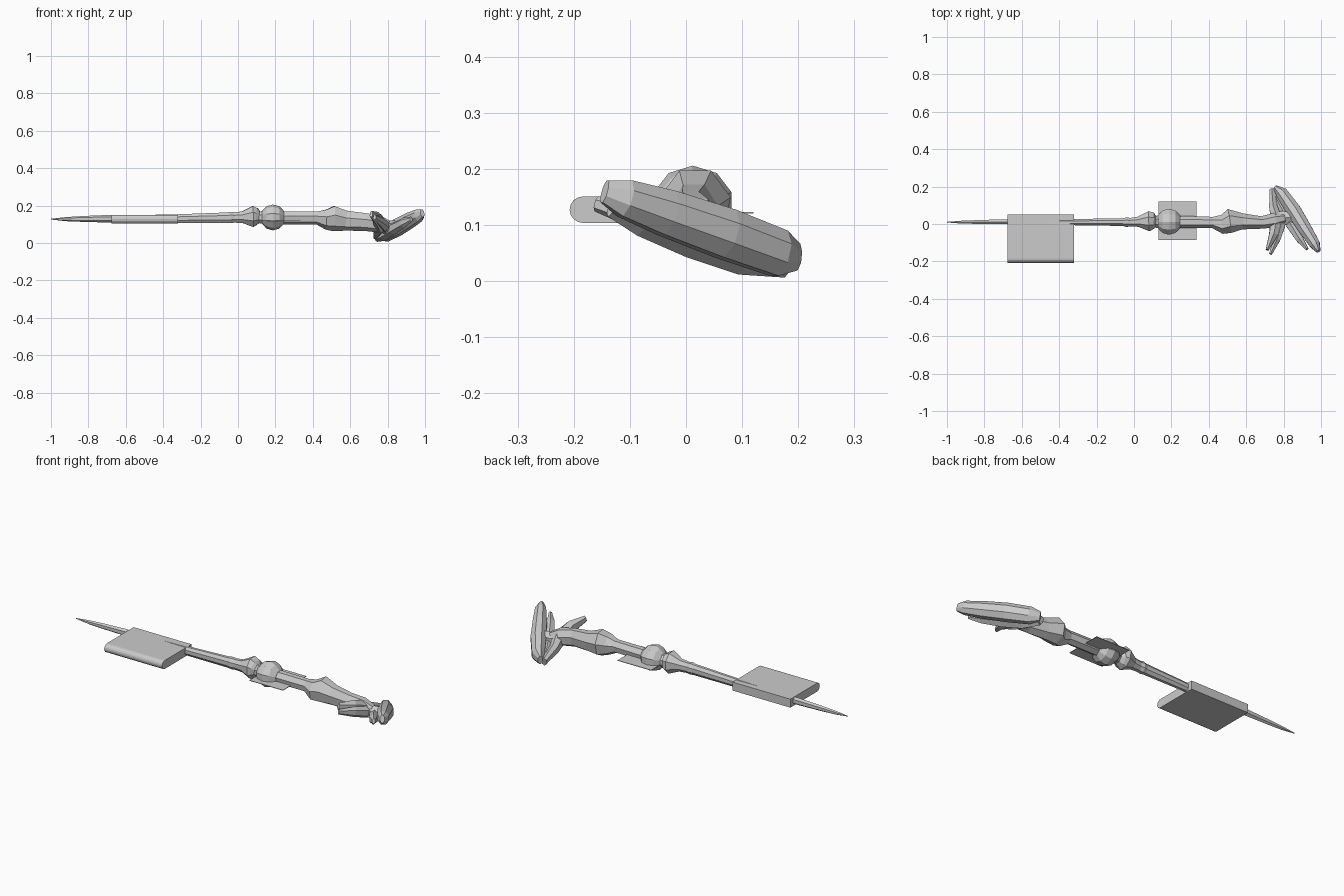
import bpy, bmesh, math
from mathutils import Vector

if "Cube" in bpy.data.objects:
    bpy.data.objects.remove(bpy.data.objects["Cube"], do_unlink=True)

grey = bpy.data.materials.new("light_grey")
grey.use_nodes = True
COLOUR = (0.6, 0.6, 0.6, 1)
grey.diffuse_color = COLOUR
grey.node_tree.nodes["Principled BSDF"].inputs["Base Color"].default_value = COLOUR


def finish(name, bm):
    bmesh.ops.recalc_face_normals(bm, faces=bm.faces)
    mesh = bpy.data.meshes.new(name)
    bm.to_mesh(mesh)
    bm.free()
    mesh.materials.append(grey)
    obj = bpy.data.objects.new(name, mesh)
    bpy.context.collection.objects.link(obj)
    return obj


def loft(name, stations, sides=6, turn=0.0):
    """Skin rings along a path; each station is x, y, z, half width, half height."""
    bm = bmesh.new()
    points = [Vector(s[:3]) for s in stations]
    rings = []
    for i, (p, s) in enumerate(zip(points, stations)):
        tangent = (points[min(i + 1, len(points) - 1)] - points[max(i - 1, 0)]).normalized()
        side = Vector((0, 0, 1)).cross(tangent).normalized()
        up = tangent.cross(side)
        ring = []
        for k in range(sides):
            a = math.tau * (k + turn) / sides
            ring.append(bm.verts.new(p + side * s[3] * math.cos(a) + up * s[4] * math.sin(a)))
        rings.append(ring)
    for a, b in zip(rings, rings[1:]):
        for k in range(sides):
            j = (k + 1) % sides
            bm.faces.new((a[k], a[j], b[j], b[k]))
    bm.faces.new(rings[0])
    bm.faces.new(rings[-1])
    return finish(name, bm)


# Pointed tip and long slim shaft
loft("pointed_tip", [(-1, .01, .128, .002, .002), (-.92, .01, .128, .009, .011),
                     (-.82, .011, .129, .012, .016), (-.7, .012, .13, .015, .02),
                     (-.64, .012, .13, .015, .02)], 6, .5)
loft("shaft", [(-.66, .01, .129, .014, .02), (-.45, .01, .13, .016, .023),
               (-.32, .01, .131, .018, .025), (-.06, .01, .136, .022, .03),
               (-.04, .01, .137, .028, .033), (-.02, .01, .137, .024, .03),
               (.03, .012, .138, .03, .034)], 8, .5)

# Flared collar below the orb
loft("collar", [(.02, .012, .138, .028, .032), (.08, .015, .142, .058, .061),
                (.1, .015, .14, .05, .05), (.115, .012, .138, .034, .034),
                (.15, .012, .137, .04, .04)], 8, .5)

# Faceted orb
bm = bmesh.new()
bmesh.ops.create_uvsphere(bm, u_segments=10, v_segments=6, radius=1)
for v in bm.verts:
    v.co = Vector((.187 + .068 * v.co.z, .012 + .073 * v.co.x, .137 + .069 * v.co.y))
finish("orb", bm)

# Thick neck with an angular knuckle
loft("neck", [(.2, .01, .136, .034, .036), (.3, .01, .136, .033, .036),
              (.42, .008, .136, .031, .036), (.47, -.002, .128, .052, .056),
              (.51, .016, .134, .066, .07), (.58, .014, .122, .044, .056),
              (.68, .008, .115, .034, .05), (.75, .02, .105, .04, .048),
              (.8, .03, .09, .03, .035)], 7, .25)

# Head: swept bars that share one slope
loft("outer_bar", [(.755, .198, .043, .012, .026), (.79, .165, .05, .035, .045),
                   (.855, .07, .085, .043, .048), (.92, -.035, .122, .038, .044),
                   (.968, -.11, .148, .03, .036), (.986, -.145, .16, .012, .022)], 8, .5)
loft("inner_bar", [(.742, .18, .026, .014, .02), (.78, .10, .045, .03, .034),
                   (.83, .01, .075, .03, .034), (.885, -.08, .108, .022, .028),
                   (.926, -.135, .128, .009, .014)], 6, .5)
loft("rear_prong_upper", [(.737, .185, .035, .014, .02), (.745, .09, .065, .025, .034),
                          (.763, .02, .095, .035, .045), (.745, -.06, .132, .027, .037),
                          (.712, -.138, .155, .009, .018)], 6, .5)
loft("rear_prong_lower", [(.79, .04, .075, .02, .025), (.785, -.01, .095, .026, .03),
                          (.765, -.08, .117, .021, .027), (.73, -.16, .138, .009, .014)], 6, .5)
loft("head_bridge", [(.72, .02, .105, .03, .036), (.79, .03, .085, .045, .036),
                     (.86, .04, .09, .03, .03)], 6, .5)

# Broad slab with one rounded long edge
bm = bmesh.new()
RADIUS, MID = .0235, .1275
profile = [(.05, MID + RADIUS)]
for k in range(9):
    a = math.pi / 2 + math.pi * k / 8
    profile.append((-.184 + RADIUS * math.cos(a), MID + RADIUS * math.sin(a)))
profile.append((.05, MID - RADIUS))
face = bm.faces.new([bm.verts.new((-.675, y, z)) for y, z in profile])
swept = bmesh.ops.extrude_face_region(bm, geom=[face])["geom"]
bmesh.ops.translate(bm, vec=(.355, 0, 0), verts=[g for g in swept if isinstance(g, bmesh.types.BMVert)])
finish("rounded_slab", bm)

# Thin square plate through the orb
bm = bmesh.new()
bmesh.ops.create_cube(bm, size=1)
for v in bm.verts:
    v.co = Vector((.2325 + .205 * v.co.x, .0175 + .205 * v.co.y, .122 + .003 * v.co.z))
finish("square_plate", bm)
